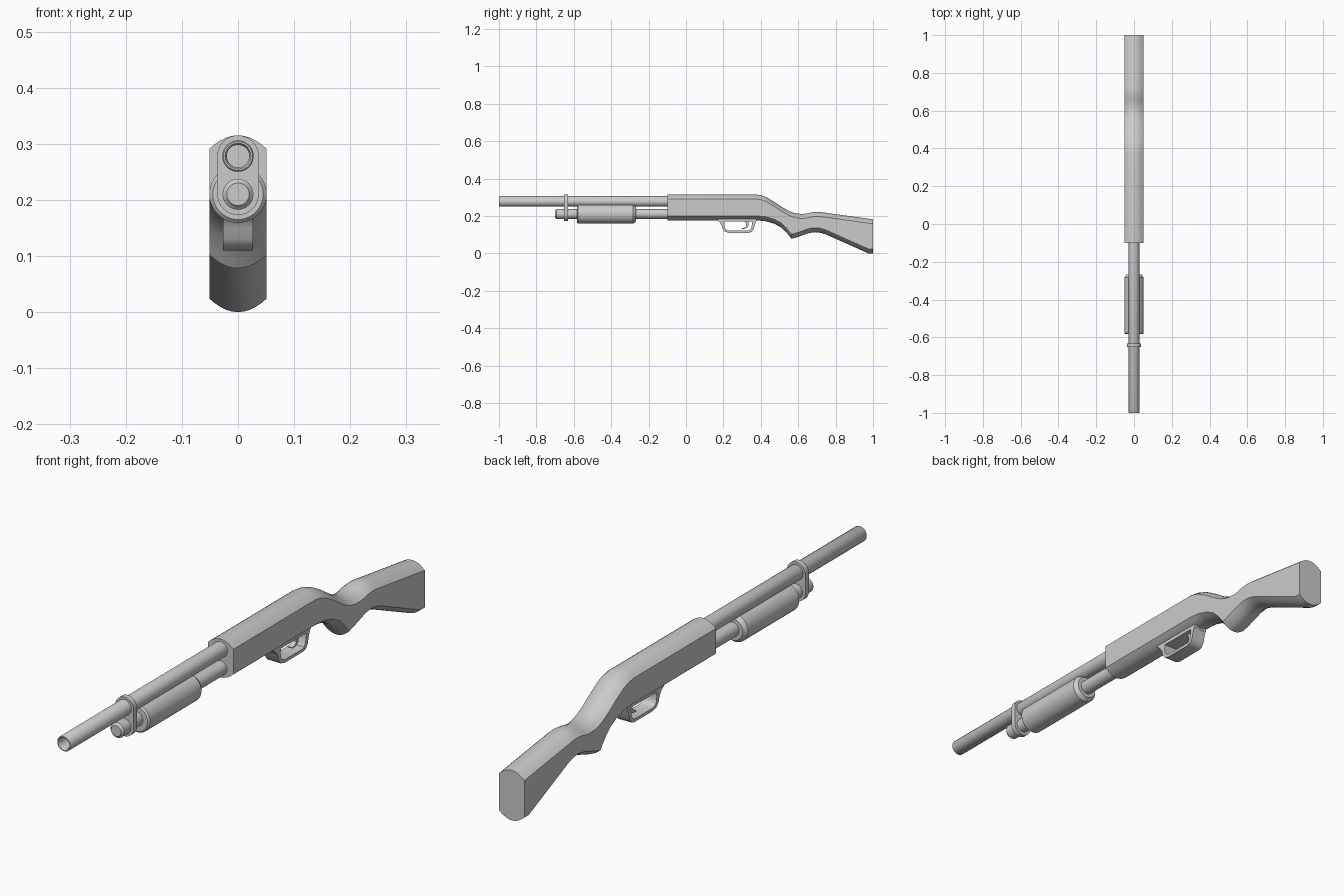
import bpy, bmesh, math

if "Cube" in bpy.data.objects:
    bpy.data.objects.remove(bpy.data.objects["Cube"])


def finish(name, bm, angle=35):
    bmesh.ops.recalc_face_normals(bm, faces=bm.faces)
    me = bpy.data.meshes.new(name)
    bm.to_mesh(me)
    bm.free()
    ob = bpy.data.objects.new(name, me)
    bpy.context.collection.objects.link(ob)
    bpy.ops.object.select_all(action='DESELECT')
    ob.select_set(True)
    bpy.context.view_layer.objects.active = ob
    bpy.ops.object.shade_smooth_by_angle(angle=math.radians(angle))
    return ob


def loft(name, rings, angle=35):
    """Skin matching closed rings of points and cap both ends."""
    bm = bmesh.new()
    loops = [[bm.verts.new(p) for p in r] for r in rings]
    n = len(loops[0])
    for a, b in zip(loops, loops[1:]):
        for i in range(n):
            j = (i + 1) % n
            bm.faces.new((a[i], a[j], b[j], b[i]))
    bm.faces.new(loops[0])
    bm.faces.new(loops[-1])
    return finish(name, bm, angle)


def lathe(name, z, profile, n=32):
    """Turned part along y; profile is (y, radius) pairs."""
    return loft(name, [[(r * math.cos(2 * math.pi * i / n), y,
                         z + r * math.sin(2 * math.pi * i / n))
                        for i in range(n)] for y, r in profile])


def band(name, outer, inner, half):
    """Flat strip of width 2*half between two side-view (y, z) lines."""
    return loft(name, [[(-half, *o), (half, *o), (half, *i), (-half, *i)]
                       for o, i in zip(outer, inner)], 40)


def sample(pts, y):
    for (y0, z0), (y1, z1) in zip(pts, pts[1:]):
        if y <= y1:
            return z0 + (z1 - z0) * (y - y0) / (y1 - y0)
    return pts[-1][1]


BARREL_Z, TUBE_Z = 0.278, 0.21

# Receiver and stock: one body with crowned top and bottom
top = [(-0.1, .315), (.37, .315), (.40, .311), (.43, .3), (.473, .275), (.521, .243),
       (.55, .227), (.575, .217), (.6, .212), (.628, .211), (.65, .214), (.671, .219),
       (.698, .222), (.72, .221), (.746, .217), (1, .182)]
bottom = [(-0.1, .176), (.38, .176), (.425, .172), (.473, .158), (.51, .138), (.537, .112),
          (.564, .078), (.59, .085), (.639, .102), (.66, .109), (.69, .113), (.715, .111),
          (.746, .102), (.975, 0), (1, 0)]
HALF, SAG, SEG = .051, .024, 10
xs = [-HALF + 2 * HALF * i / SEG for i in range(SEG + 1)]
rings = []
for y in sorted({p[0] for p in top + bottom}):
    zt, zb = sample(top, y), sample(bottom, y)
    drop = [SAG * (x / HALF) ** 2 for x in xs]
    rings.append([(x, y, zt - d) for x, d in zip(xs, drop)] +
                 [(-x, y, zb + d) for x, d in zip(xs, drop)])
loft("receiver_and_stock", rings, 25)

# Barrel with bore
lathe("barrel", BARREL_Z, [(-.9, .020), (-.994, .020), (-1, .023), (-1, .026),
                           (-.997, .028), (-.08, .028)])

# Magazine tube with end cap
lathe("magazine_tube", TUBE_Z, [(-.66, .026), (-.08, .026)])
lathe("magazine_cap", TUBE_Z, [(-.70, .020), (-.697, .0215), (-.692, .0275),
                               (-.652, .0275)])

# Sliding fore-end grip
lathe("fore_end", TUBE_Z, [(-.583, .038), (-.583, .045), (-.577, .051),
                           (-.283, .051), (-.268, .040), (-.268, .034)], 40)

# Clamp joining barrel and tube
def stadium(y, r, n=16):
    up = [(r * math.cos(math.pi * i / n), y, BARREL_Z + r * math.sin(math.pi * i / n))
          for i in range(n + 1)]
    low = [(-r * math.cos(math.pi * i / n), y, TUBE_Z - r * math.sin(math.pi * i / n))
           for i in range(n + 1)]
    return up + low


loft("barrel_clamp", [stadium(-.652, .037), stadium(-.632, .037)])

# Trigger guard and trigger
guard_out = [(.16, .180), (.178, .168), (.19, .150), (.196, .130), (.208, .116), (.228, .110),
             (.335, .110), (.352, .115), (.362, .130), (.368, .155), (.378, .180)]
guard_in = [(.215, .190), (.208, .172), (.206, .152), (.209, .136), (.216, .126), (.230, .121),
            (.332, .121), (.342, .124), (.349, .135), (.353, .157), (.355, .190)]
band("trigger_guard", guard_out, guard_in, .027)
band("guard_plate", [(.18, .170), (.375, .170)], [(.18, .192), (.375, .192)], .027)
band("trigger", [(.312, .175), (.322, .158), (.322, .146), (.314, .138), (.298, .134)],
     [(.335, .175), (.335, .158), (.332, .142), (.318, .132), (.298, .131)], .010)
